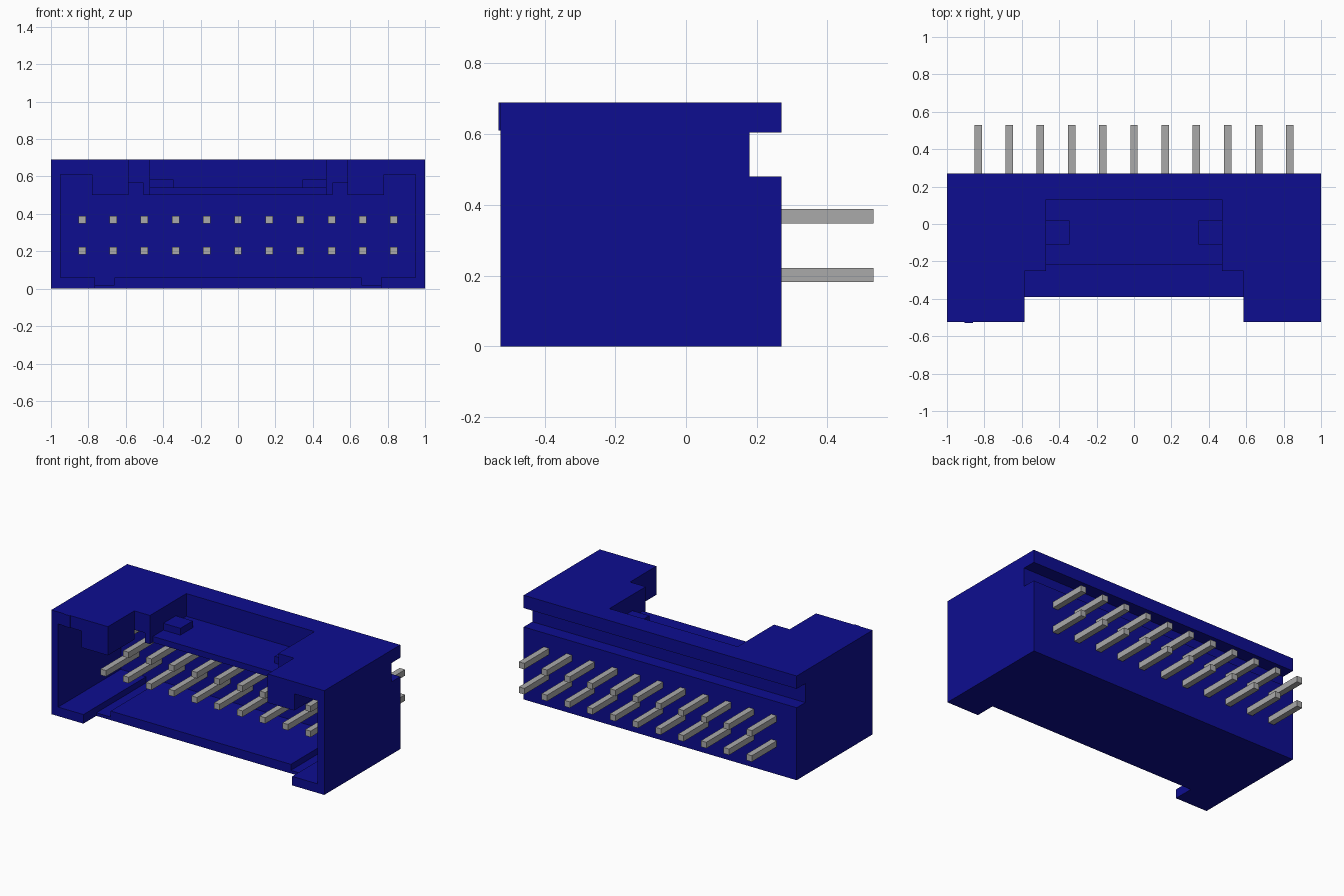
import bpy, bmesh

cube = bpy.data.objects.get("Cube")
if cube:
    bpy.data.objects.remove(cube, do_unlink=True)


def material(name, rgb):
    m = bpy.data.materials.new(name)
    m.use_nodes = True
    m.diffuse_color = (*rgb, 1)
    bsdf = next(n for n in m.node_tree.nodes if n.type == 'BSDF_PRINCIPLED')
    bsdf.inputs["Base Color"].default_value = (*rgb, 1)
    return m


BLUE = material("blue plastic", (0.004, 0.004, 0.28))
METAL = material("grey metal", (0.40, 0.40, 0.40))


def make_object(name, bm, mat):
    bmesh.ops.recalc_face_normals(bm, faces=bm.faces)
    me = bpy.data.meshes.new(name)
    bm.to_mesh(me)
    bm.free()
    me.materials.append(mat)
    ob = bpy.data.objects.new(name, me)
    bpy.context.scene.collection.objects.link(ob)
    return ob


def box(name, x, y, z, mat=BLUE):
    """Box from (min, max) ranges."""
    bm = bmesh.new()
    bmesh.ops.create_cube(bm, size=1)
    for v in bm.verts:
        v.co = [r[0] if c < 0 else r[1] for c, r in zip(v.co, (x, y, z))]
    return make_object(name, bm, mat)


def extrude_y(name, half, y0, y1):
    """Half outline in x-z, mirrored in x and extruded along y."""
    outline = half + [(-x, z) for x, z in reversed(half)]
    bm = bmesh.new()
    face = bm.faces.new([bm.verts.new((x, y0, z)) for x, z in outline])
    new = bmesh.ops.extrude_face_region(bm, geom=[face])["geom"]
    bmesh.ops.translate(bm, vec=(0, y1 - y0, 0),
                        verts=[v for v in new if isinstance(v, bmesh.types.BMVert)])
    return make_object(name, bm, BLUE)


# Shroud block
FRONT, BACK, TOP = -0.525, 0.27, 0.69
shroud = box("shroud", (-1, 1), (FRONT, BACK), (0, TOP))

# Main cavity with keyed top corners and two floor grooves
cavity = [(0.66, 0.06), (0.66, 0.02), (0.765, 0.02), (0.765, 0.06),
          (0.95, 0.06), (0.95, 0.61), (0.78, 0.61), (0.78, 0.50)]
cutters = [
    extrude_y("cavity_cutter", cavity, -0.8, 0.13),
    # Rear groove and front notch in the floor
    box("groove_cutter", (-1.5, 1.5), (0.18, 0.6), (0.48, 0.605)),
    box("floor_notch_cutter", (-0.765, 0.765), (-0.9, -0.39), (-0.3, 0.3)),
    # Stepped latch opening in the roof
    box("wide_slot_cutter", (-0.585, 0.585), (-0.9, -0.25), (0.3, 1)),
    box("narrow_slot_cutter", (-0.47, 0.47), (-0.95, -0.22), (0.32, 1.1)),
    box("latch_recess_cutter", (-0.47, 0.47), (-1, 0.13), (0.54, 1.2)),
]
# Pockets behind the keys
for s in (-1, 1):
    cutters.append(box("pocket_cutter", sorted((s * 0.505, s * 0.88)),
                       (-0.25, 0.125), (0.4, 0.565)))

bpy.context.view_layer.objects.active = shroud
for c in cutters:
    c.hide_render = True
    mod = shroud.modifiers.new("cut", 'BOOLEAN')
    mod.operation = 'DIFFERENCE'
    mod.solver = 'EXACT'
    mod.object = c
    bpy.ops.object.modifier_apply(modifier=mod.name)
for c in cutters:
    bpy.data.objects.remove(c, do_unlink=True)

# Latch bumps on the shelf
for side, s in (("right", -1), ("left", 1)):
    box("latch_bump_" + side, sorted((s * 0.345, s * 0.472)), (-0.11, 0.02), (0.538, 0.585))

# Small raised mark for the first contact
box("first_contact_mark", (-0.905, -0.86), (-0.53, FRONT + 0.002), (0.61, TOP))

# Two rows of square pins
W = 0.02
for row, z in (("lower", 0.202), ("upper", 0.368)):
    for i in range(11):
        x = (i - 5) * 0.1667
        box(f"{row}_pin_{i + 1}", (x - W, x + W), (-0.22, 0.53), (z - W, z + W), METAL)
